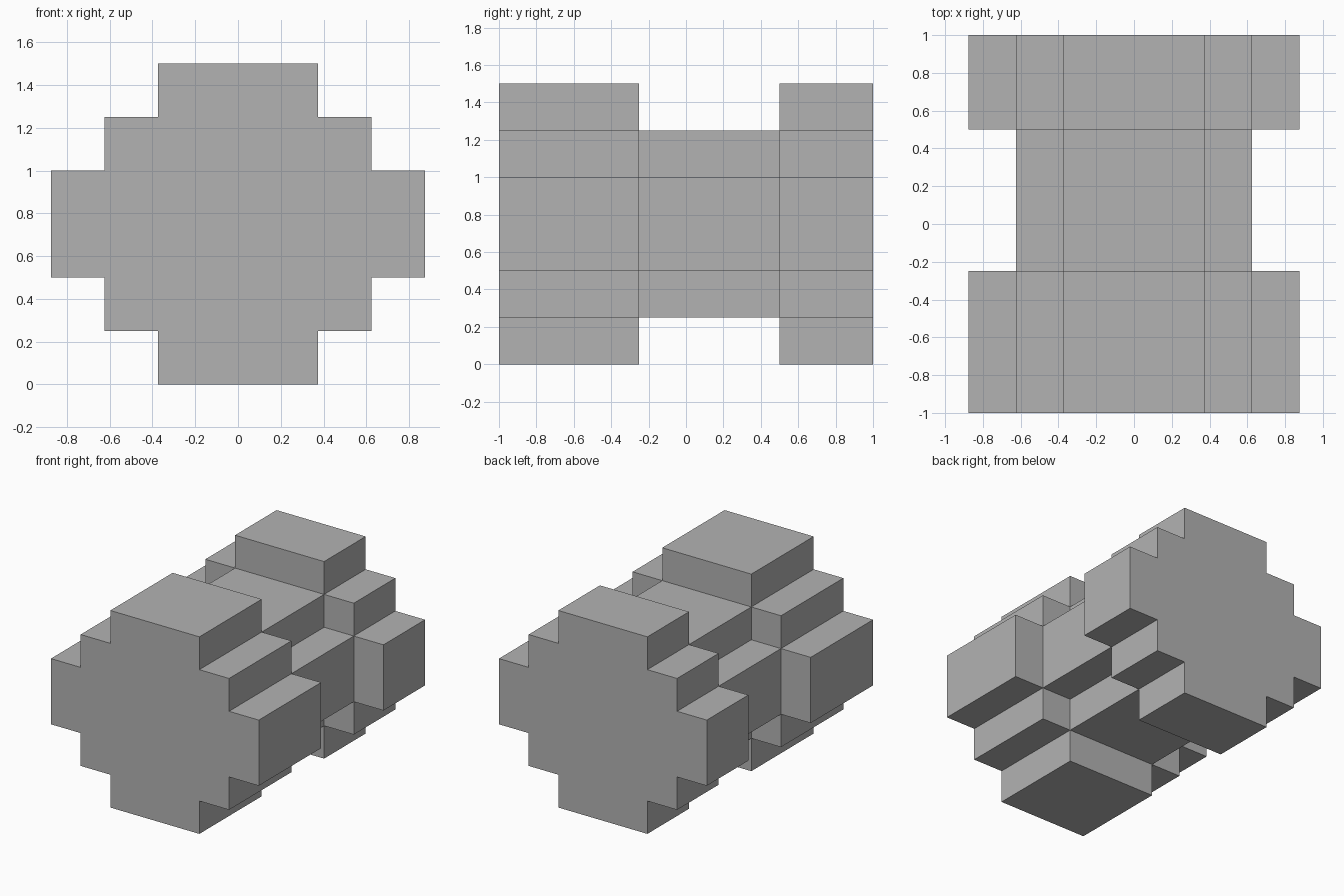
import bpy
import bmesh

cube = bpy.data.objects.get("Cube")
if cube:
    bpy.data.objects.remove(cube, do_unlink=True)

STEP = 0.25
CENTRE_Z = 0.75

grey = bpy.data.materials.new("plain_grey")
grey.use_nodes = True
colour = (0.45, 0.45, 0.45, 1)
grey.diffuse_color = colour
grey.node_tree.nodes["Principled BSDF"].inputs["Base Color"].default_value = colour


def stepped_outline(steps):
    """Blocky round outline: one quarter as (x, z) corners, mirrored around."""
    quarter = []
    for i in range(steps + 1):
        x = 0.375 + STEP * (steps - i)
        z = STEP * (i + 1)
        quarter.append((x, z))
        if i < steps:
            quarter.append((x - STEP, z))
    left = [(-x, z) for x, z in reversed(quarter)]
    upper = quarter + left
    return upper + [(-x, -z) for x, z in upper]


def stepped_drum(name, steps, y_front, y_back, capped=True):
    """Extrude the stepped outline along y."""
    bm = bmesh.new()
    outline = stepped_outline(steps)
    front, back = ([bm.verts.new((x, y, z + CENTRE_Z)) for x, z in outline]
                   for y in (y_front, y_back))
    count = len(outline)
    for i in range(count):
        j = (i + 1) % count
        bm.faces.new((front[i], front[j], back[j], back[i]))
    if capped:
        bm.faces.new(front)
        bm.faces.new(back[::-1])
        bmesh.ops.recalc_face_normals(bm, faces=bm.faces)
    else:
        # Open tube: point the walls away from the axis
        for face in bm.faces:
            face.normal_update()
            middle = face.calc_center_median()
            middle.z -= CENTRE_Z
            if face.normal.dot(middle) < 0:
                face.normal_flip()
    mesh = bpy.data.meshes.new(name)
    bm.to_mesh(mesh)
    bm.free()
    mesh.materials.append(grey)
    obj = bpy.data.objects.new(name, mesh)
    bpy.context.collection.objects.link(obj)
    return obj


# Two wide ends joined by a narrower core, whose ends are closed by the drums
stepped_drum("front_drum", 2, -1, -0.25)
stepped_drum("core", 1, -0.25, 0.5, capped=False)
stepped_drum("back_drum", 2, 0.5, 1)
